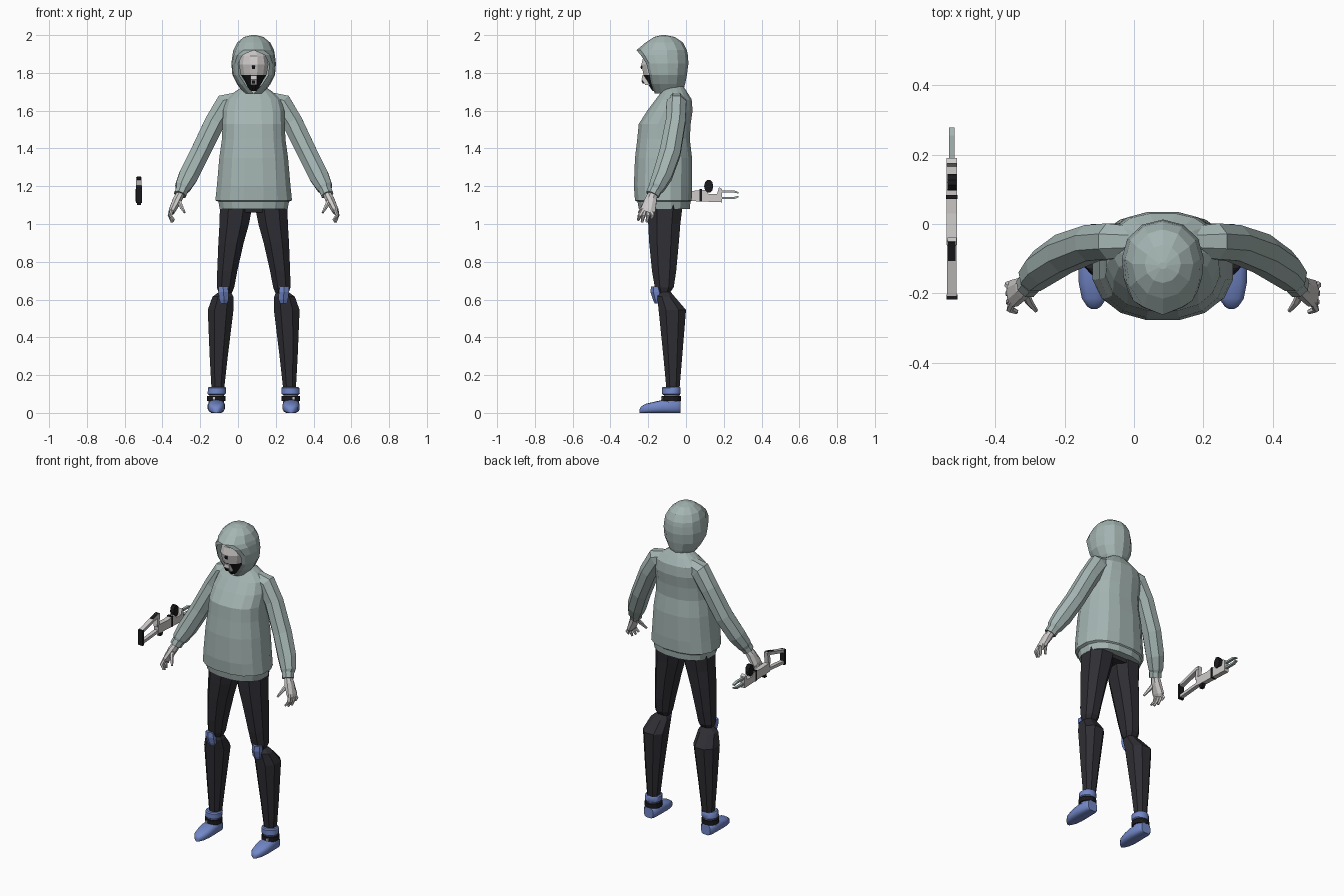
import bpy, bmesh, math
from mathutils import Vector

if "Cube" in bpy.data.objects:
    bpy.data.objects.remove(bpy.data.objects["Cube"])

CX = 0.083  # figure's centre line


def material(name, col):
    m = bpy.data.materials.new(name)
    m.diffuse_color = (*col, 1)
    m.use_nodes = True
    m.node_tree.nodes["Principled BSDF"].inputs["Base Color"].default_value = m.diffuse_color
    return m


CLOTH = material("grey green cloth", (0.37, 0.46, 0.445))
BLACK = material("black fabric", (0.028, 0.027, 0.034))
BLUE = material("blue", (0.17, 0.245, 0.58))
PALE = material("pale grey", (0.62, 0.60, 0.59))
DARK = material("dark black", (0.01, 0.01, 0.012))


def finish(name, bm, mats, smooth=False):
    bmesh.ops.remove_doubles(bm, verts=bm.verts, dist=1e-5)
    bmesh.ops.recalc_face_normals(bm, faces=bm.faces)
    me = bpy.data.meshes.new(name)
    bm.to_mesh(me)
    bm.free()
    for m in mats:
        me.materials.append(m)
    ob = bpy.data.objects.new(name, me)
    bpy.context.collection.objects.link(ob)
    if smooth:
        bpy.ops.object.select_all(action='DESELECT')
        ob.select_set(True)
        bpy.context.view_layer.objects.active = ob
        bpy.ops.object.shade_smooth_by_angle(angle=math.radians(40))
    return ob


def loft(name, rings, *mats, closed=True, smooth=False):
    """Skin a list of point rings."""
    bm = bmesh.new()
    vs = [[bm.verts.new(p) for p in r] for r in rings]
    n = len(rings[0])
    for a, b in zip(vs, vs[1:]):
        for i in range(n if closed else n - 1):
            j = (i + 1) % n
            bm.faces.new((a[i], a[j], b[j], b[i]))
    if closed:
        bm.faces.new(vs[0])
        bm.faces.new(vs[-1])
    return finish(name, bm, mats, smooth)


def oval(n, p=2.0):
    """Unit superellipse points."""
    out = []
    for i in range(n):
        t = 2 * math.pi * (i + 0.5) / n
        c, s = math.cos(t), math.sin(t)
        out.append((math.copysign(abs(c) ** (2 / p), c), math.copysign(abs(s) ** (2 / p), s)))
    return out


def levels(name, rows, mat, n=8, p=2.0, s=1, smooth=False):
    """Horizontal rings given as z, centre x, half width, front y, back y."""
    k = max(a for a, b in oval(n, p))
    rings = [[(CX + s * cx + hx * a / k, (yf + yb) / 2 + (yb - yf) / 2 * b / k, z)
              for a, b in oval(n, p)] for z, cx, hx, yf, yb in rows]
    return loft(name, rings, mat, smooth=smooth)


def tube(name, path, mat, n=8, s=1, smooth=False):
    """Rings across a path given as x, y, z, radius in plane, radius in depth."""
    pts = [Vector((CX + s * x, y, z)) for x, y, z, *_ in path]
    rings = []
    for i, c in enumerate(pts):
        t = (pts[min(i + 1, len(pts) - 1)] - pts[max(i - 1, 0)]).normalized()
        u = t.cross(Vector((0, 1, 0))).normalized()
        v = t.cross(u)
        rings.append([c + u * a * path[i][3] + v * b * path[i][4] for a, b in oval(n)])
    return loft(name, rings, mat, smooth=smooth)


def prism(name, prof, x0, x1, mat):
    """Side profile (y, z) extruded across x."""
    return loft(name, [[(x, y, z) for y, z in prof] for x in (x0, x1)], mat)


def bar(a, b, w):
    """Profile of a straight bar between two (y, z) points."""
    a, b = Vector(a), Vector(b)
    d = (b - a).normalized() * w / 2
    q = Vector((-d.y, d.x))
    return [a + q, b + q, b - q, a - q]


# Sweater body and hem band
levels("sweater", [
    (1.115, 0, .18, -.25, .02), (1.125, 0, .203, -.27, .03), (1.20, 0, .195, -.276, .033),
    (1.35, 0, .182, -.27, .032), (1.45, 0, .168, -.258, .02), (1.53, 0, .165, -.25, .025),
    (1.60, 0, .162, -.205, .035), (1.66, 0, .145, -.16, .03), (1.70, 0, .10, -.13, .005),
    (1.73, 0, .055, -.115, -.015)], CLOTH, n=16, p=2.4)
levels("hem_band", [(1.08, 0, .18, -.25, .02), (1.12, 0, .187, -.257, .024)], CLOTH, n=16, p=2.4)

# Hood: each level wraps from one opening edge round the back to the other
hood_rows = [  # z, opening half width, front y, half width, back y
    (1.69, 0, -.165, .05, -.02), (1.74, .045, -.185, .088, -.005), (1.79, .078, -.195, .113, .005),
    (1.85, .082, -.21, .118, .013), (1.895, .058, -.24, .112, .01), (1.92, 0, -.262, .108, .005),
    (1.96, 0, -.215, .088, -.015), (1.99, 0, -.17, .052, -.06), (2.0, 0, -.13, .012, -.11)]
rings = []
for z, w, yf, W, yb in hood_rows:
    yc = max(-.1, (yf + yb) / 2) if z < 1.95 else (yf + yb) / 2
    q = [i * math.pi / 6 for i in range(4)]
    half = [(w + (W - w) * math.sin(t), yf + (yc - yf) * (1 - math.cos(t))) for t in q]
    half += [(W * math.cos(t), yc + (yb - yc) * math.sin(t)) for t in q[1:]]
    full = half + [(-x, y) for x, y in half[-2::-1]]
    rings.append([(CX + x, y, z) for x, y in full])
hood = loft("hood", rings, CLOTH, closed=False)
cap = bmesh.new()
cap.from_mesh(hood.data)
bmesh.ops.holes_fill(cap, edges=[e for e in cap.edges if e.is_boundary
                                 and min(v.co.z for v in e.verts) > 1.98], sides=0)
cap.to_mesh(hood.data)
cap.free()

# Mask: pale above, black jaw below with a pale muzzle strip
mask = levels("mask", [
    (1.705, 0, .02, -.178, -.10), (1.735, 0, .036, -.198, -.08), (1.765, 0, .052, -.212, -.07),
    (1.79, 0, .068, -.225, -.06), (1.845, 0, .078, -.236, -.05), (1.89, 0, .07, -.225, -.06),
    (1.92, 0, .05, -.19, -.08)], PALE, n=12)
mask.data.materials.append(DARK)
for f in mask.data.polygons:
    f.material_index = 1 if f.center.z < 1.785 else 0
prism("muzzle", [(-.215, 1.735), (-.235, 1.765), (-.232, 1.785), (-.20, 1.785), (-.19, 1.735)],
      CX - .018, CX + .018, PALE)
prism("muzzle_slot", [(-.23, 1.745), (-.237, 1.76), (-.22, 1.76), (-.215, 1.745)],
      CX - .008, CX + .008, DARK)
prism("brow_mark", [(-.236, 1.82), (-.241, 1.83), (-.236, 1.84), (-.225, 1.83)],
      CX - .008, CX + .008, DARK)

levels("hips", [(1.06, 0, .12, -.19, -.03), (1.14, 0, .17, -.21, -.01)], BLACK)

for s, side in ((-1, "left"), (1, "right")):
    # Arms
    tube(side + "_sleeve", [
        (.07, -.05, 1.665, .04, .045), (.145, -.05, 1.635, .064, .056), (.205, -.055, 1.54, .058, .056),
        (.285, -.085, 1.375, .056, .06), (.345, -.125, 1.255, .056, .055),
        (.375, -.155, 1.195, .045, .045), (.382, -.165, 1.175, .032, .036)], CLOTH, s=s)
    tube(side + "_cuff", [(.378, -.163, 1.185, .036, .04), (.39, -.178, 1.155, .035, .038)], CLOTH, s=s)
    # Hands
    tube(side + "_palm", [(.385, -.172, 1.165, .022, .026), (.403, -.185, 1.13, .026, .033),
                          (.43, -.2, 1.075, .02, .042), (.437, -.206, 1.06, .015, .036)], PALE, s=s)
    for i, (y, z) in enumerate(((-.175, 1.03), (-.20, 1.01), (-.225, 1.01), (-.245, 1.02))):
        tube(f"{side}_finger_{i + 1}", [(.432, y * .5 - .1, 1.08, .011, .012),
             (.447 - i * .002, y, 1.045, .01, .011), (.442 - i * .007, y - .008, z, .006, .007)],
             PALE, n=6, s=s)
    tube(side + "_thumb", [(.402, -.19, 1.135, .014, .014), (.385, -.225, 1.095, .011, .011),
                           (.365, -.25, 1.06, .006, .006)], PALE, n=6, s=s)
    # Legs
    levels(side + "_thigh", [
        (1.12, .09, .088, -.205, -.015), (1.0, .103, .078, -.2, -.03), (.9, .12, .067, -.195, -.038),
        (.75, .14, .053, -.18, -.052), (.665, .149, .046, -.165, -.065),
        (.635, .15, .035, -.15, -.085)], BLACK, s=s, p=2.3)
    levels(side + "_calf", [
        (.645, .15, .028, -.14, -.085), (.615, .163, .055, -.152, -.06), (.545, .175, .068, -.145, 0),
        (.3, .185, .048, -.12, -.02), (.12, .19, .033, -.103, -.035)], BLACK, s=s, p=2.3)
    levels(side + "_knee_patch", [
        (.58, .158, .018, -.163, -.13), (.60, .157, .025, -.172, -.13), (.64, .16, .027, -.184, -.13),
        (.67, .162, .024, -.182, -.14)], BLUE, n=6, s=s)
    # Shoes
    foot = [[(CX + s * .198 + a * hx, y, max(0, zt / 2 * (1 + b * 1.08)))
             for a, b in oval(14, 2.8)]
            for y, hx, zt in ((-.03, .032, .062), (-.045, .044, .066), (-.125, .046, .066),
                              (-.17, .045, .056), (-.215, .036, .046), (-.238, .02, .032),
                              (-.245, .008, .02))]
    loft(side + "_shoe", foot, BLUE, smooth=True)
    levels(side + "_ankle", [(.05, .198, .042, -.12, -.034), (.11, .195, .038, -.115, -.036)],
           BLUE, n=14, s=s, smooth=True)
    levels(side + "_shoe_cuff", [(.096, .196, .042, -.12, -.034), (.101, .196, .048, -.126, -.03),
           (.132, .194, .048, -.126, -.03), (.138, .194, .042, -.12, -.034)], BLUE, n=14, s=s, smooth=True)
    levels(side + "_strap", [(.062, .197, .049, -.128, -.028), (.09, .197, .049, -.128, -.028)],
           DARK, n=14, s=s)
    x = CX + s * .212
    prism(side + "_buckle", [(-.132, .07), (-.132, .083), (-.12, .083), (-.12, .07)],
          x - .007, x + .007, PALE)

# Floating weapon: frame, grip, stock loop, sights and prongs
G = -.525


def part(name, prof, hw, mat):
    return prism("weapon_" + name, prof, G - hw, G + hw, mat)


part("body", [(-.06, 1.125), (.19, 1.115), (.19, 1.185), (.175, 1.195), (.165, 1.16), (.12, 1.16),
              (.10, 1.18), (.03, 1.175), (-.06, 1.18)], .015, PALE)
part("lower_stock", bar((-.21, 1.125), (-.04, 1.14), .018), .012, PALE)
part("upper_stock", bar((-.21, 1.195), (-.05, 1.24), .018), .014, PALE)
part("stock_post", bar((-.06, 1.17), (-.05, 1.248), .022), .013, PALE)
part("stock_pad", bar((-.05, 1.246), (-.105, 1.231), .012), .011, DARK)
part("butt_plate", [(-.218, 1.11), (-.203, 1.11), (-.203, 1.205), (-.218, 1.205)], .016, DARK)
part("grip", [(-.03, 1.13), (.0, 1.13), (-.015, 1.10), (-.035, 1.10)], .011, DARK)
part("band", [(.072, 1.118), (.084, 1.118), (.084, 1.184), (.072, 1.184)], .0165, DARK)
part("wheel", [(.12 + .024 * math.cos(i * math.pi / 5), 1.2 + .036 * math.sin(i * math.pi / 5))
               for i in range(10)], .013, DARK)
for i, (z, tip) in enumerate(((1.172, 1.165), (1.138, 1.145))):
    part(f"prong_{i + 1}", [(.185, z - .006), (.255, z - .006), (.278, tip - .004), (.278, tip + .004),
                            (.255, z + .006), (.185, z + .006)], .008, CLOTH)
